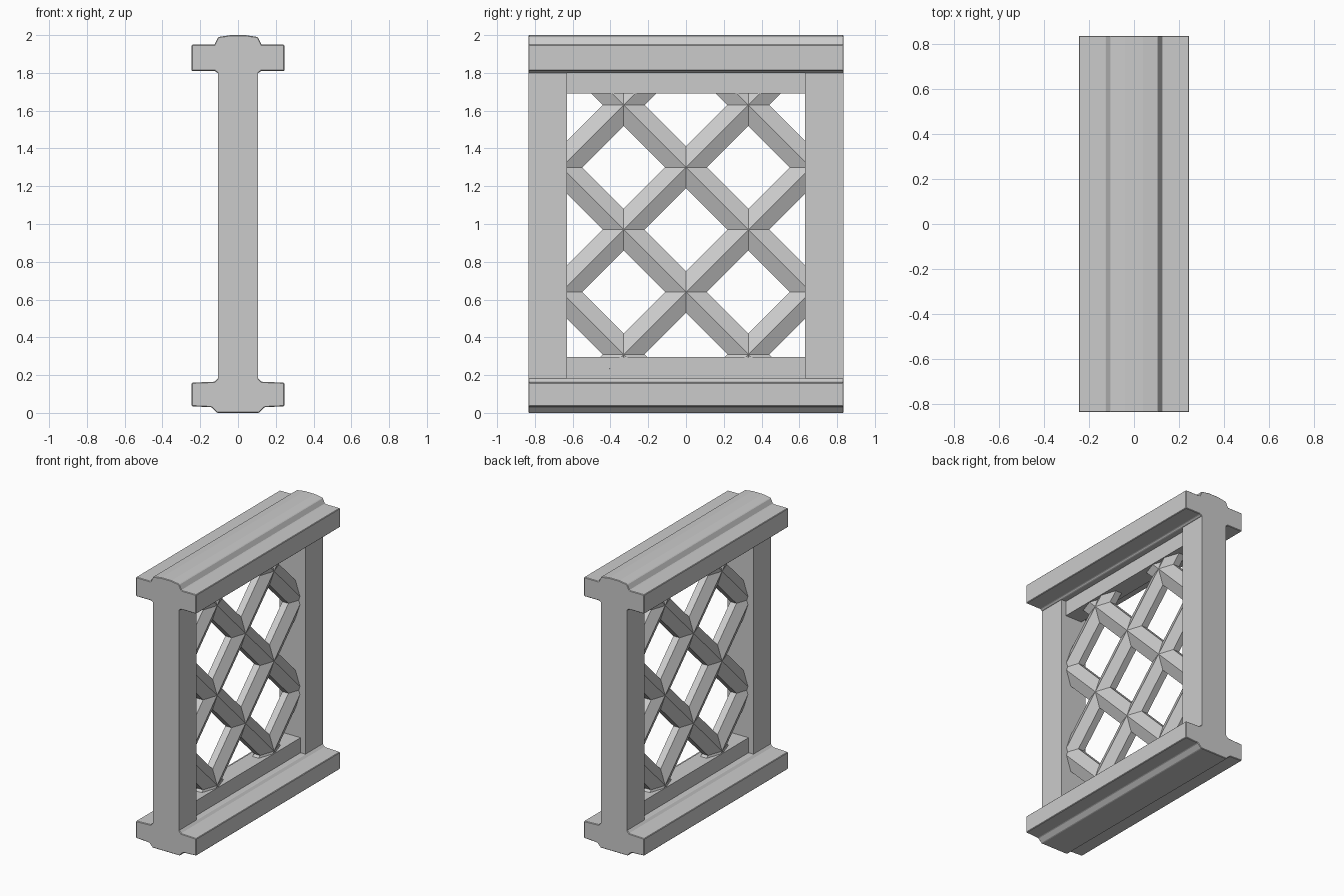
import bpy
import bmesh
from mathutils import Vector

cube = bpy.data.objects.get("Cube")
if cube:
    bpy.data.objects.remove(cube, do_unlink=True)

stone = bpy.data.materials.new("plain grey")
stone.use_nodes = True
GREY = (0.6, 0.6, 0.6, 1)
stone.diffuse_color = GREY
stone.node_tree.nodes["Principled BSDF"].inputs["Base Color"].default_value = GREY


def prism(name, section, start, end, side, up, bevel=0.0):
    """Sweep a closed (side, up) section straight from start to end."""
    start, end, side, up = map(Vector, (start, end, side, up))
    bm = bmesh.new()
    rings = [[bm.verts.new(p + side * a + up * b) for a, b in section]
             for p in (start, end)]
    n = len(section)
    for i in range(n):
        j = (i + 1) % n
        bm.faces.new((rings[0][i], rings[0][j], rings[1][j], rings[1][i]))
    bm.faces.new(rings[0][::-1])
    bm.faces.new(rings[1])
    bmesh.ops.recalc_face_normals(bm, faces=bm.faces)
    mesh = bpy.data.meshes.new(name)
    bm.to_mesh(mesh)
    bm.free()
    mesh.materials.append(stone)
    obj = bpy.data.objects.new(name, mesh)
    bpy.context.collection.objects.link(obj)
    if bevel:
        mod = obj.modifiers.new("soft edge", "BEVEL")
        mod.width = bevel
        mod.segments = 1
    return obj


def mirrored(half):
    """Complete a half section by mirroring it across the middle."""
    return half + [(-a, b) for a, b in reversed(half)]


def rect(a, low, high):
    return [(-a, low), (a, low), (a, high), (-a, high)]


X, Z = (1, 0, 0), (0, 0, 1)
HALF = 0.835    # half length of the panel
INNER = 0.63    # half width of the opening

# Stepped top and bottom rails
top_half = [(0.11, 1.80), (0.12, 1.81), (0.245, 1.81), (0.245, 1.95),
            (0.125, 1.95), (0.105, 1.99), (0.04, 2.0)]
bottom_half = [(0.11, 0), (0.14, 0.03), (0.245, 0.035), (0.245, 0.16),
               (0.125, 0.165), (0.105, 0.185)]
prism("top_rail", mirrored(top_half), (0, -HALF, 0), (0, HALF, 0), X, Z, 0.004)
prism("bottom_rail", mirrored(bottom_half), (0, -HALF, 0), (0, HALF, 0), X, Z, 0.004)

# Square end posts
for name, s in (("front_post", -1), ("back_post", 1)):
    prism(name, rect(0.105, 0.17, 1.81), (0, s * INNER, 0),
          (0, s * HALF, 0), X, Z)

# Thinner inner rails, set back between the posts
for name, low, high in (("inner_top_rail", 1.69, 1.82),
                        ("inner_bottom_rail", 0.17, 0.295)):
    prism(name, rect(0.067, low, high), (0, -INNER - 0.02, 0),
          (0, INNER + 0.02, 0), X, Z)

# Ridged diagonal lattice, ends tucked into the frame
W = 0.078
bar = [(-W, -0.025), (0, -0.062), (W, -0.025), (W, 0.025), (0, 0.062), (-W, 0.025)]
Y_END, Z_LOW, Z_HIGH = 0.70, 0.235, 1.75
for k in range(4):
    c = -0.02 + 0.66 * k
    y0 = max(-Y_END, Z_LOW - c)
    y1 = min(Y_END, Z_HIGH - c)
    for s, lean in ((1, "rising"), (-1, "falling")):
        across = Vector((0, -s, 1)).normalized()
        prism(f"{lean}_lattice_bar_{k + 1}", bar, (0, s * y0, y0 + c),
              (0, s * y1, y1 + c), across, X)
